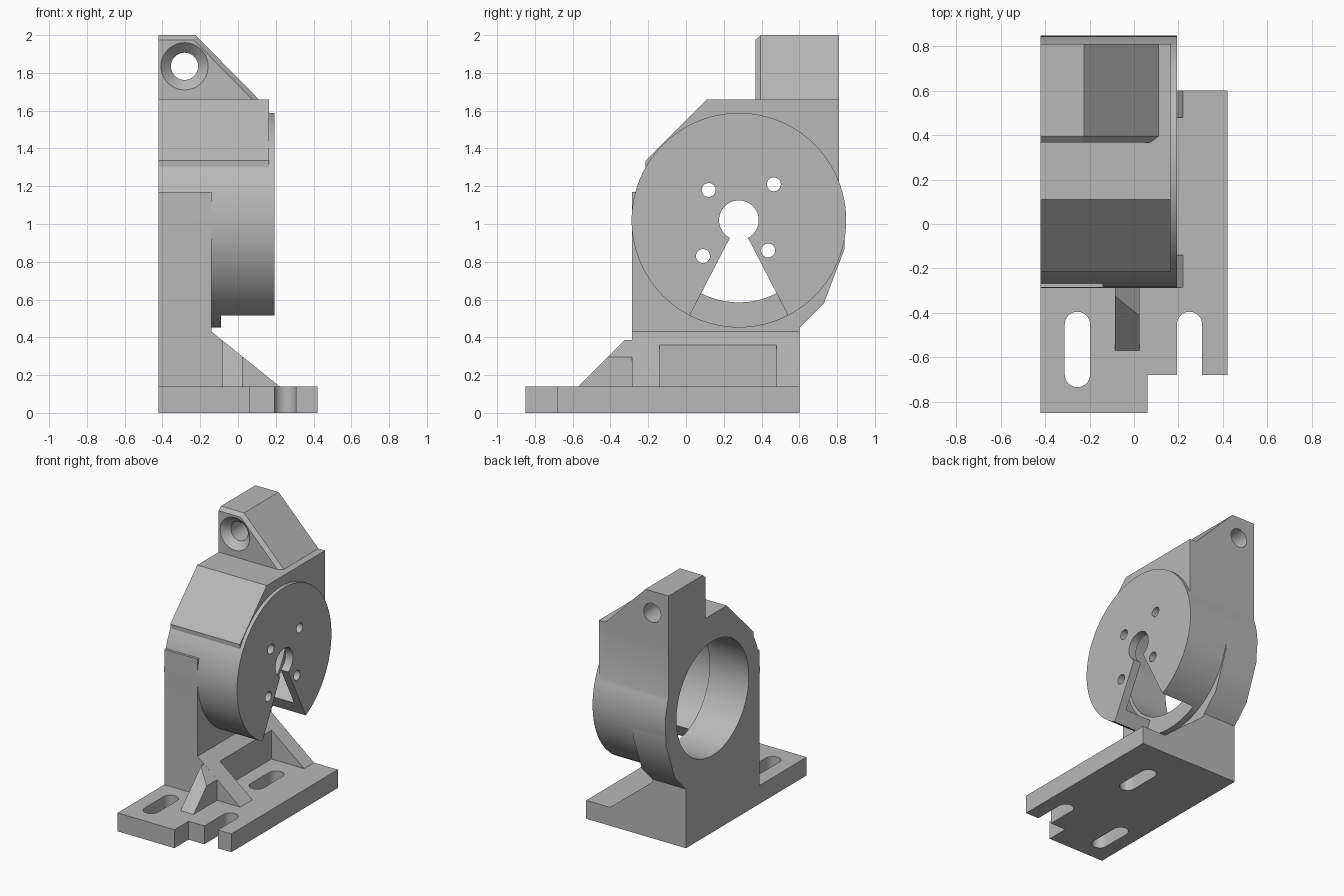
import bpy, bmesh, math

if "Cube" in bpy.data.objects:
    bpy.data.objects.remove(bpy.data.objects["Cube"])

grey = bpy.data.materials.new("plain_grey")
grey.diffuse_color = (0.48, 0.48, 0.48, 1)
grey.use_nodes = True
grey.node_tree.nodes["Principled BSDF"].inputs["Base Color"].default_value = grey.diffuse_color

PLACE = {"x": lambda p, d: (d, p[0], p[1]),
         "y": lambda p, d: (p[0], d, p[1]),
         "z": lambda p, d: (p[0], p[1], d)}


def loft(name, axis, a, prof_a, b, prof_b=None):
    """Solid between two profiles placed at a and b along an axis."""
    prof_b = prof_b or prof_a
    bm = bmesh.new()
    va = [bm.verts.new(PLACE[axis](p, a)) for p in prof_a]
    vb = [bm.verts.new(PLACE[axis](p, b)) for p in prof_b]
    n = len(va)
    bm.faces.new(va)
    bm.faces.new(vb[::-1])
    for i in range(n):
        j = (i + 1) % n
        bm.faces.new((va[i], vb[i], vb[j], va[j]))
    bmesh.ops.recalc_face_normals(bm, faces=bm.faces)
    mesh = bpy.data.meshes.new(name)
    bm.to_mesh(mesh)
    bm.free()
    mesh.materials.append(grey)
    ob = bpy.data.objects.new(name, mesh)
    bpy.context.collection.objects.link(ob)
    return ob


def circle(c, r, n=96):
    return [(c[0] + r * math.cos(2 * math.pi * i / n),
             c[1] + r * math.sin(2 * math.pi * i / n)) for i in range(n)]


def rect(x0, y0, x1, y1):
    return [(x0, y0), (x1, y0), (x1, y1), (x0, y1)]


def slot(cx, y0, y1, r=0.057, n=16):
    arc = [math.pi * i / n for i in range(n + 1)]
    top = [(cx + r * math.cos(t), y1 - r + r * math.sin(t)) for t in arc]
    low = [(cx - r * math.cos(t), y0 + r - r * math.sin(t)) for t in arc]
    return top + low


def combine(ob, other, op):
    """Apply a boolean and remove the helper."""
    m = ob.modifiers.new("bool", "BOOLEAN")
    m.operation, m.solver, m.object = op, "EXACT", other
    bpy.context.view_layer.objects.active = ob
    bpy.ops.object.modifier_apply(modifier=m.name)
    bpy.data.objects.remove(other, do_unlink=True)


def cut(ob, *others):
    for o in others:
        combine(ob, o, "DIFFERENCE")


def join(ob, *others):
    for o in others:
        combine(ob, o, "UNION")


C = (0.28, 1.02)  # drum axis (y, z)

# slotted foot plate
foot = loft("motor_bracket", "z", 0, [(-.42, -.85), (.06, -.85), (.06, -.68),
                                      (.42, -.68), (.42, .6), (-.42, .6)], 0.14)
cut(foot,
    loft("slot_a", "z", -.1, slot(-.255, -.735, -.395), .3),
    loft("slot_b", "z", -.1, slot(.25, -.9, -.395), .3),
    loft("slot_c", "z", -.1, slot(.115, .01, .35), .3))

# sloped gusset with pocket, leaving two ribs
gusset = loft("gusset", "y", -.287, [(-.2, .1), (-.2, .43), (-.14, .43),
                                     (.22, .14), (.22, .1)], 0.6)
cut(gusset, loft("pocket", "y", -.14, rect(-.054, 0, .5, .6), .48))


# front rib: 45 degree ramp whose top follows the gusset slope
def ramp(h):
    return [(-.61, .1), (-.71 + h, h), (-.25, h), (-.25, .1)]


rib = loft("front_rib", "x", -.085, ramp(.385), .025, ramp(.297))

# upright wall
wall = loft("wall", "x", -.42, [(-.287, .05), (.6, .05), (.6, .45), (.73, .58),
                                (.84, .87), (.84, 1.02), (.6, 1.17), (-.287, 1.17)], -.14)

# drum with the open sector
drum = loft("drum", "x", -.42, circle(C, .568), .193)
cut(drum, loft("sector", "x", -.09, [C, (C[0] - .322, .396), (C[0] + .322, .396)], .4))

# upper block, tangent to the drum
block = loft("block", "x", -.42, [(.11, 1.66), (.81, 1.66), (.81, 1.05),
                                  (-.2, 1.05), (-.215, 1.335)], .165)

# lug with chamfered front edge
lug = loft("lug", "y", .395, [(-.42, 1.6), (-.42, 2), (-.225, 2), (.11, 1.66), (.11, 1.6)], .81)
nose = loft("lug_nose", "y", .368, [(-.42, 1.6), (-.42, 1.975), (-.235, 1.975),
                                    (.075, 1.66), (.075, 1.6)],
            .395, [(-.42, 1.6), (-.42, 2), (-.225, 2), (.11, 1.66), (.11, 1.6)])

join(foot, gusset, rib, wall, drum, block, lug, nose)

# stepped bore, keyhole and screw holes
cut(foot,
    loft("bore", "x", -.6, circle(C, .435), -.05),
    loft("cup", "x", -.09, circle(C, .46), .13),
    loft("key", "x", .03, circle(C, .105, 48), .4))
for p in [(.12, 1.18), (.465, 1.21), (.435, .86), (.09, .83)]:
    cut(foot, loft("screw", "x", .03, circle(p, .037, 32), .4))

# lug hole with countersink
H = (-.283, 1.835)
cut(foot, loft("lug_hole", "y", .2, circle(H, .072, 48), 1),
    loft("sink", "y", .358, circle(H, .135, 48), .428, circle(H, .065, 48)))

bpy.ops.object.select_all(action="DESELECT")
foot.select_set(True)
bpy.context.view_layer.objects.active = foot
bpy.ops.object.shade_smooth_by_angle(angle=math.radians(25))
